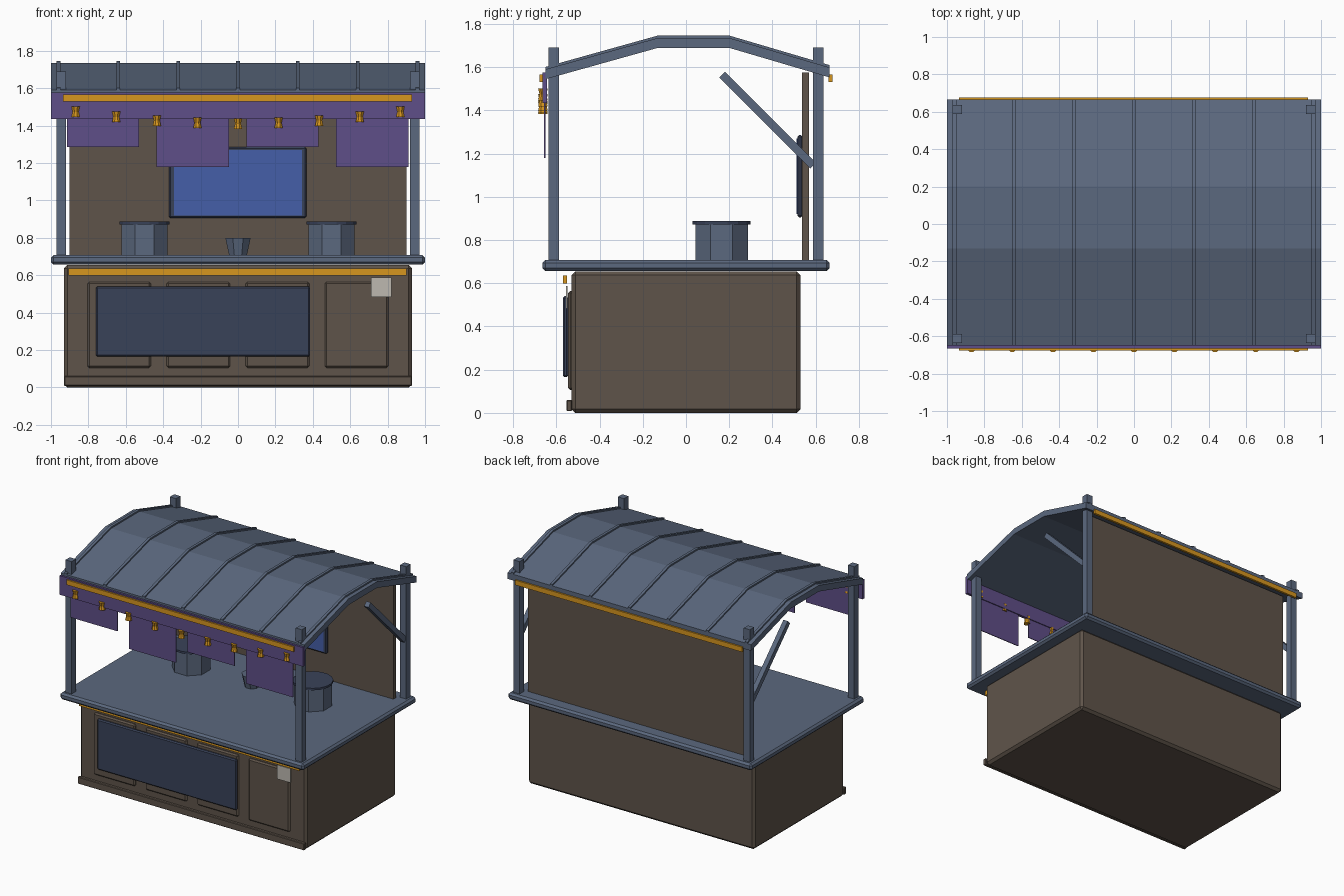
import bpy, bmesh, math
from mathutils import Matrix

if "Cube" in bpy.data.objects:
    bpy.data.objects.remove(bpy.data.objects["Cube"], do_unlink=True)


def material(name, code):
    def linear(i):
        c = int(code[i:i + 2], 16) / 255
        return c / 12.92 if c < 0.04045 else ((c + 0.055) / 1.055) ** 2.4
    colour = (linear(0), linear(2), linear(4), 1)
    m = bpy.data.materials.new(name)
    m.use_nodes = True
    m.diffuse_color = colour
    m.node_tree.nodes["Principled BSDF"].inputs["Base Color"].default_value = colour
    return m


STEEL = material("slate_steel", "5B687E")
DARK = material("dark_navy", "394259")
BROWN = material("brown_board", "5F544A")
PURPLE = material("purple_cloth", "5F4E88")
GOLD = material("amber_gold", "D6961F")
BLUE = material("screen_blue", "455FA8")
PALE = material("pale_grey", "BDB9B0")


def finish(name, bm, mat, bevel=0):
    bmesh.ops.recalc_face_normals(bm, faces=bm.faces)
    mesh = bpy.data.meshes.new(name)
    bm.to_mesh(mesh)
    bm.free()
    mesh.materials.append(mat)
    ob = bpy.data.objects.new(name, mesh)
    bpy.context.collection.objects.link(ob)
    if bevel:
        mod = ob.modifiers.new("Bevel", "BEVEL")
        mod.width = bevel
        mod.segments = 1
    return ob


def box(name, mat, x, y, z, bevel=0):
    """Box from (low, high) pairs on each axis."""
    bm = bmesh.new()
    size = [b - a for a, b in (x, y, z)]
    mid = [(a + b) / 2 for a, b in (x, y, z)]
    bmesh.ops.create_cube(bm, size=1, matrix=Matrix.Translation(mid) @ Matrix.Diagonal((*size, 1)))
    return finish(name, bm, mat, bevel)


def cone(name, mat, place, r1, r2, height, sides=8):
    """Faceted frustum standing on the given point."""
    bm = bmesh.new()
    x, y, z = place
    turn = Matrix.Rotation(math.pi / sides, 4, "Z")
    bmesh.ops.create_cone(bm, cap_ends=True, segments=sides, radius1=r1, radius2=r2, depth=height,
                          matrix=Matrix.Translation((x, y, z + height / 2)) @ turn)
    return finish(name, bm, mat)


def arch(name, mat, x, top, drop):
    """Bent slab following a y-z line, extruded along x."""
    bm = bmesh.new()
    outline = list(top) + [(y, z - drop) for y, z in reversed(top)]
    face = bm.faces.new([bm.verts.new((x[0], y, z)) for y, z in outline])
    new = bmesh.ops.extrude_face_region(bm, geom=[face])["geom"]
    bmesh.ops.translate(bm, vec=(x[1] - x[0], 0, 0),
                        verts=[v for v in new if isinstance(v, bmesh.types.BMVert)])
    return finish(name, bm, mat)


# Cabinet and its front details
box("cabinet", BROWN, (-0.93, 0.93), (-0.53, 0.53), (0, 0.655), 0.018)
box("kick_plate", BROWN, (-0.93, 0.93), (-0.553, -0.528), (0.008, 0.06), 0.004)
for i in range(4):
    cx = -0.635 + i * 0.423
    box(f"front_panel_{i + 1}", BROWN, (cx - 0.17, cx + 0.17), (-0.545, -0.52), (0.105, 0.565), 0.01)
box("menu_board", DARK, (-0.76, 0.385), (-0.57, -0.545), (0.165, 0.54), 0.008)
box("cabinet_light_strip", GOLD, (-0.905, 0.9), (-0.57, -0.55), (0.598, 0.635))
box("notice", PALE, (0.71, 0.82), (-0.556, -0.548), (0.483, 0.587))

# Counter top
box("counter", STEEL, (-1, 1), (-0.665, 0.665), (0.657, 0.708), 0.014)

# Corner posts and diagonal braces
for side, sx in (("right", -1), ("left", 1)):
    x = sorted((sx * 0.92, sx * 0.97))
    box(f"front_{side}_post", STEEL, x, (-0.637, -0.587), (0.7, 1.69))
    box(f"back_{side}_post", STEEL, x, (0.587, 0.637), (0.7, 1.69))
    brace = box(f"{side}_brace", STEEL, (-0.018, 0.018), (-0.297, 0.297), (-0.019, 0.019))
    brace.location = (sx * 0.945, 0.378, 1.355)
    brace.rotation_euler.x = math.radians(-45)

# Back wall with screen
box("back_wall", BROWN, (-0.9, 0.9), (0.537, 0.57), (0.7, 1.575))
box("screen_frame", DARK, (-0.37, 0.365), (0.515, 0.54), (0.905, 1.285), 0.008)
box("screen", BLUE, (-0.342, 0.343), (0.511, 0.518), (0.92, 1.27))

# Bent roof with raised seams
line = [(-0.65, 1.59), (-0.13, 1.735), (0.2, 1.735), (0.665, 1.598)]
arch("roof", STEEL, (-1, 1), line, 0.046)
seam = [(y, z + 0.011) for y, z in line]
for i in range(7):
    cx = (i - 3) * 0.32
    arch(f"roof_seam_{i + 1}", STEEL, (cx - 0.01, cx + 0.01), seam, 0.02)
box("front_eave_strip", GOLD, (-0.935, 0.93), (-0.677, -0.66), (1.53, 1.566))
box("back_eave_strip", GOLD, (-0.935, 0.93), (0.66, 0.677), (1.53, 1.566))

# Valance and hanging cloths
box("valance", PURPLE, (-1, 1), (-0.665, -0.643), (1.435, 1.576))
for i in range(4):
    cx = -0.722 + i * 0.48
    box(f"hanging_cloth_{i + 1}", PURPLE, (cx - 0.193, cx + 0.193), (-0.656, -0.65),
        (1.18 if i % 2 else 1.285, 1.45))

# Sagging row of small hourglass lanterns
for i in range(9):
    t = (i - 4) / 4
    place = (t * 0.868, -0.662, 1.383 + 0.063 * t * t)
    cone(f"lantern_{i + 1}_lower", GOLD, place, 0.024, 0.017, 0.028)
    cone(f"lantern_{i + 1}_upper", GOLD, (place[0], place[1], place[2] + 0.028), 0.017, 0.024, 0.028)

# Cooking pots and cup on the counter
for side, x in (("right", -0.5), ("left", 0.5)):
    cone(f"{side}_pot", STEEL, (x, 0.165, 0.7), 0.132, 0.132, 0.172)
    cone(f"{side}_pot_lid", DARK, (x, 0.165, 0.872), 0.137, 0.137, 0.015, 16)
cone("cup", STEEL, (0, 0.165, 0.7), 0.05, 0.073, 0.1)
